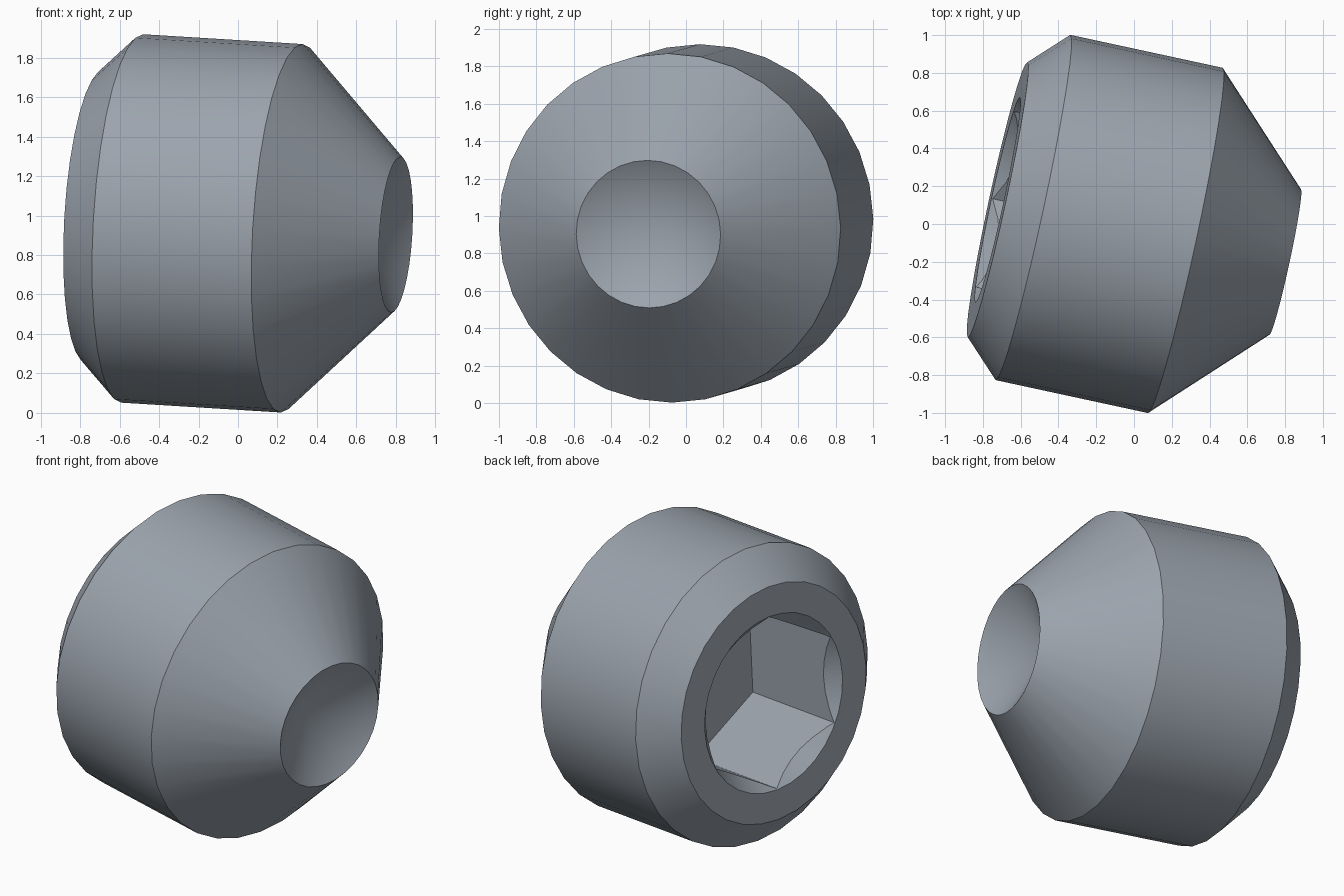
import bpy, bmesh, math
from mathutils import Matrix, Vector

if "Cube" in bpy.data.objects:
    bpy.data.objects.remove(bpy.data.objects["Cube"])

SIDES = 32

# Tilted frame: local z runs along the screw from socket end to cup point
axis = Vector((0.976, -0.211, -0.060)).normalized()
across = Vector((0, 0, 1)).cross(axis).normalized()
upward = axis.cross(across)
frame = Matrix((across, upward, axis)).transposed().to_4x4()
frame.translation = (-0.535, 0.0875, 0.985)

steel = bpy.data.materials.new("steel grey")
steel.diffuse_color = (0.33, 0.37, 0.42, 1)
steel.use_nodes = True
steel.node_tree.nodes["Principled BSDF"].inputs["Base Color"].default_value = steel.diffuse_color


def lathe(name, profile, sides):
    """Closed solid of revolution from (radius, z) points; radius 0 makes a tip."""
    bm = bmesh.new()
    rings = []
    for r, z in profile:
        if r == 0:
            rings.append([bm.verts.new((0, 0, z))])
        else:
            rings.append([bm.verts.new((r * math.cos(a), r * math.sin(a), z))
                          for a in (math.pi / 2 + math.tau * i / sides
                                    for i in range(sides))])
    for low, high in zip(rings, rings[1:]):
        for i in range(sides):
            j = (i + 1) % sides
            if len(high) == 1:
                bm.faces.new((low[i], low[j], high[0]))
            else:
                bm.faces.new((low[i], low[j], high[j], high[i]))
    for ring in (rings[0], rings[-1]):
        if len(ring) > 1:
            bm.faces.new(ring)
    bmesh.ops.recalc_face_normals(bm, faces=bm.faces)
    mesh = bpy.data.meshes.new(name)
    bm.to_mesh(mesh)
    bm.free()
    mesh.materials.append(steel)
    obj = bpy.data.objects.new(name, mesh)
    obj.matrix_world = frame
    bpy.context.collection.objects.link(obj)
    return obj


# Screw body: chamfered drive end, cylinder, conical point, hollow cup
body = lathe("set_screw_body", [(0.745, -0.192), (0.935, 0), (0.935, 0.827),
                                (0.395, 1.368), (0, 1.14)], SIDES)

# Cutters: hexagonal key socket and its 45 degree countersink
socket = lathe("socket_cutter", [(0.549, -0.4), (0.549, 0.52)], 6)
countersink = lathe("countersink_cutter", [(0.655, -0.292), (0.355, 0.008)], SIDES)

bpy.context.view_layer.objects.active = body
body.select_set(True)
for cutter in (socket, countersink):
    cut = body.modifiers.new(cutter.name, 'BOOLEAN')
    cut.operation = 'DIFFERENCE'
    cut.solver = 'EXACT'
    cut.object = cutter
    bpy.context.view_layer.update()
    bpy.ops.object.modifier_apply(modifier=cut.name)
for cutter in (socket, countersink):
    bpy.data.objects.remove(cutter)

bpy.ops.object.shade_smooth_by_angle(angle=math.radians(25))
